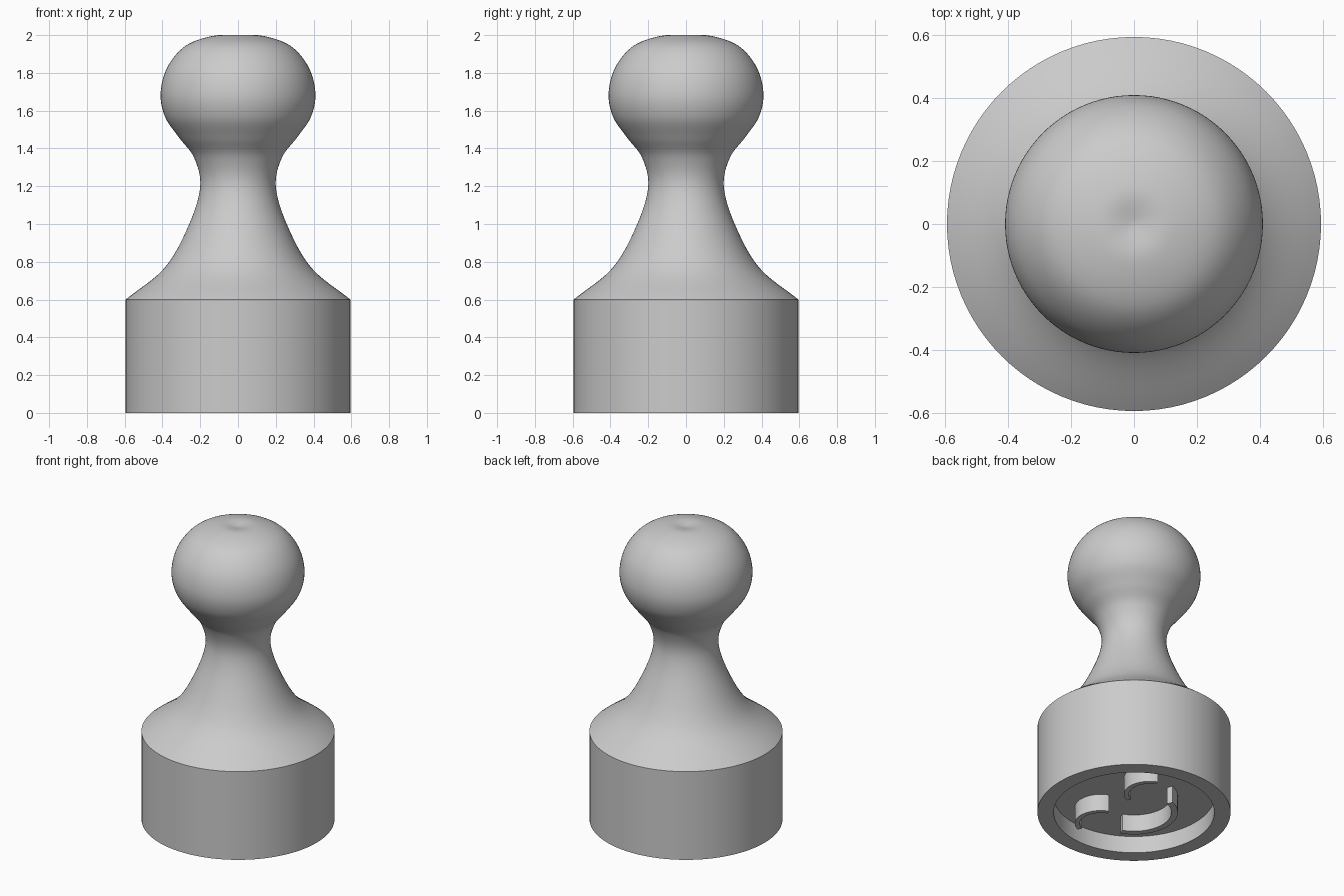
import bpy, bmesh, math
from mathutils import Vector

if "Cube" in bpy.data.objects:
    bpy.data.objects.remove(bpy.data.objects["Cube"], do_unlink=True)

grey = bpy.data.materials.new("plain grey")
grey.use_nodes = True
colour = (0.6, 0.6, 0.6, 1)
grey.diffuse_color = colour
grey.node_tree.nodes["Principled BSDF"].inputs["Base Color"].default_value = colour

RECESS = 0.115


def finish(bm, name):
    """Turn a bmesh into a smooth shaded object with sharp edges kept."""
    bmesh.ops.remove_doubles(bm, verts=bm.verts, dist=0.0005)
    bmesh.ops.recalc_face_normals(bm, faces=bm.faces)
    mesh = bpy.data.meshes.new(name)
    bm.to_mesh(mesh)
    bm.free()
    mesh.materials.append(grey)
    obj = bpy.data.objects.new(name, mesh)
    bpy.context.collection.objects.link(obj)
    bpy.ops.object.select_all(action="DESELECT")
    obj.select_set(True)
    bpy.context.view_layer.objects.active = obj
    bpy.ops.object.shade_smooth_by_angle(angle=math.radians(30))
    return obj


def smooth_path(points, steps):
    """Catmull-Rom curve through the points."""
    pts = [Vector(p) for p in points]
    pts = [2 * pts[0] - pts[1]] + pts + [2 * pts[-1] - pts[-2]]
    path = []
    for a, b, c, d in zip(pts, pts[1:], pts[2:], pts[3:]):
        for i in range(steps):
            t = i / steps
            path.append(0.5 * (2 * b + (c - a) * t + (2 * a - 5 * b + 4 * c - d) * t ** 2
                               + (3 * b - a - 3 * c + d) * t ** 3))
    return path + [pts[-2]]


def lathe(profile, name, segments=96):
    bm = bmesh.new()
    verts = [bm.verts.new((r, 0, z)) for r, z in profile]
    edges = [bm.edges.new(pair) for pair in zip(verts, verts[1:])]
    bmesh.ops.spin(bm, geom=verts + edges, cent=(0, 0, 0), axis=(0, 0, 1),
                   angle=math.tau, steps=segments, use_merge=True)
    return finish(bm, name)


def arc_ridge(name, centre, inner, outer, middle, half_span, steps=32):
    """Curved wall standing between the recess floor and the base plane."""
    bm = bmesh.new()
    rings = []
    for i in range(steps + 1):
        a = math.radians(middle + half_span * (2 * i / steps - 1))
        rings.append([bm.verts.new((centre[0] + r * math.cos(a),
                                    centre[1] + r * math.sin(a), z))
                      for r, z in ((inner, 0), (outer, 0), (outer, RECESS), (inner, RECESS))])
    for p, q in zip(rings, rings[1:]):
        for k in range(4):
            n = (k + 1) % 4
            bm.faces.new((p[k], p[n], q[n], q[k]))
    bm.faces.new(rings[0])
    bm.faces.new(rings[-1])
    return finish(bm, name)


# Body: hollowed base, flared neck and rounded knob turned as one piece
base = [(0, RECESS), (0.495, RECESS), (0.495, 0), (0.595, 0)]
handle = smooth_path([(0.595, 0.6), (0.387, 0.77), (0.258, 1.0), (0.2, 1.2), (0.232, 1.35),
                      (0.31, 1.455), (0.385, 1.565), (0.41, 1.69), (0.374, 1.83),
                      (0.275, 1.945), (0.12, 1.998), (0, 1.988)], 8)
lathe(base + [tuple(p) for p in handle], "stamp_body")

# Relief under the base: a wide lower arc and two small upper arcs
arc_ridge("lower_arc", (0, 0), 0.23, 0.27, 180, 68)
for side, label in ((1, "left"), (-1, "right")):
    arc_ridge(label + "_upper_arc", (0.07, 0.235 * side), 0.13, 0.16, 0, 68, 24)
